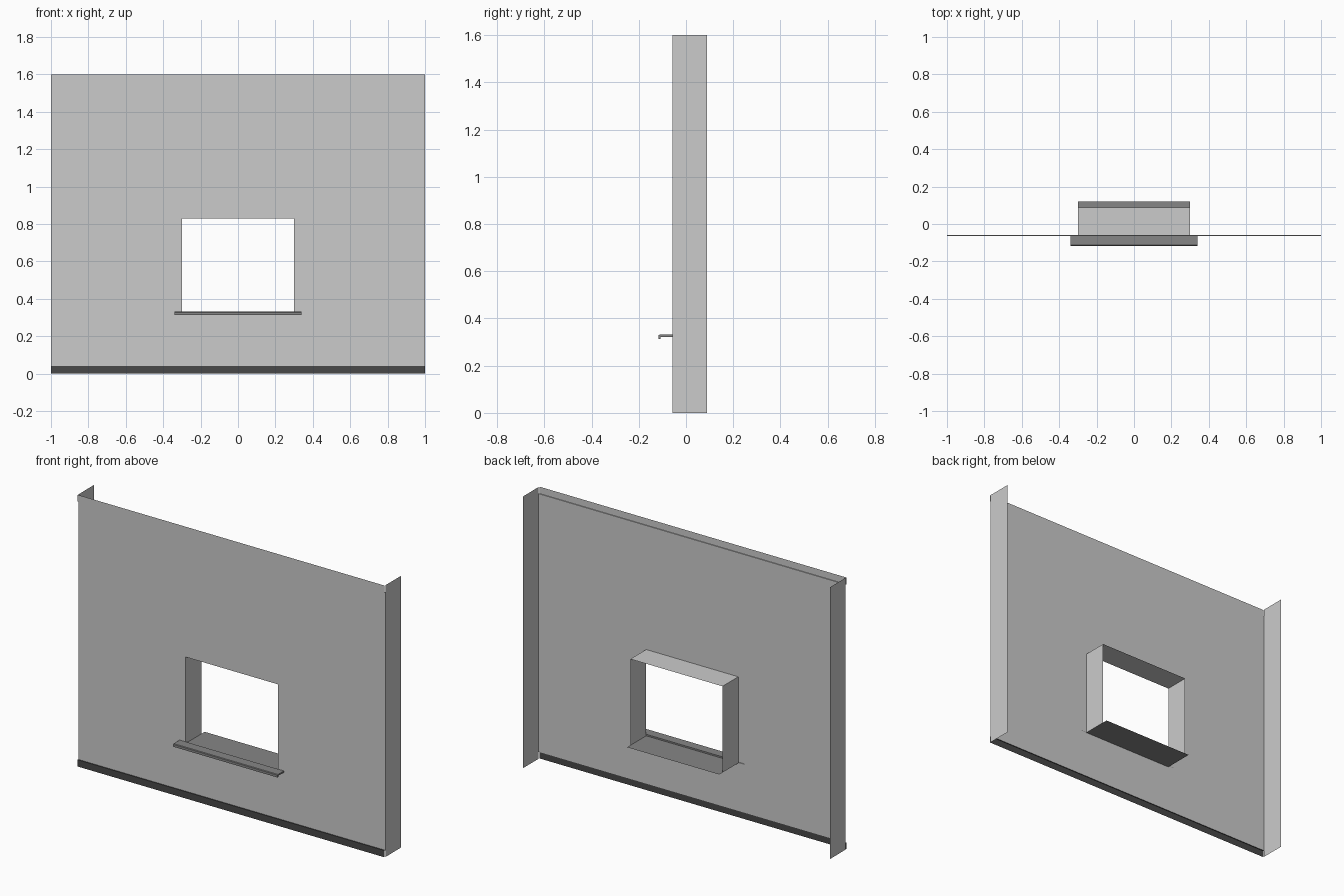
import bpy

if "Cube" in bpy.data.objects:
    bpy.data.objects.remove(bpy.data.objects["Cube"])

WALL_Y, TRIM_Y, BACK_Y = -0.058, -0.063, 0.089   # wall sheet, proud trim, rear edge of returns
SILL_Z, HEAD_Z, HALF = 0.322, 0.83, 0.30         # window opening


def grey(name, v):
    m = bpy.data.materials.new(name)
    m.diffuse_color = (v, v, v, 1)
    m.use_nodes = True
    m.node_tree.nodes["Principled BSDF"].inputs["Base Color"].default_value = m.diffuse_color
    return m


def make(name, verts, faces, mat=None):
    me = bpy.data.meshes.new(name)
    me.from_pydata(verts, [], faces)
    ob = bpy.data.objects.new(name, me)
    bpy.context.collection.objects.link(ob)
    if mat:
        me.materials.append(mat)
    return ob


def sweep_x(name, profile, half, mat=None, closed=False):
    """Extrude a (y, z) profile along x; closed profiles get end caps."""
    n = len(profile)
    verts = [(s * half, y, z) for s in (-1, 1) for y, z in profile]
    faces = [(i, (i + 1) % n, n + (i + 1) % n, n + i) for i in range(n if closed else n - 1)]
    if closed:
        faces += [tuple(range(n))[::-1], tuple(range(n, 2 * n))]
    return make(name, verts, faces, mat)


def side_sheet(name, x, y0, y1, z0, z1):
    return make(name, [(x, y0, z0), (x, y1, z0), (x, y1, z1), (x, y0, z1)], [(0, 1, 2, 3)])


top_grey = grey("top_trim_grey", 0.54)
base_grey = grey("base_dark_grey", 0.065)
sill_grey = grey("sill_grey", 0.24)

# wall sheet with window opening: 3x3 grid without the middle cell
xs, zs = (-1, -HALF, HALF, 1), (0.04, SILL_Z, HEAD_Z, 1.56)
verts = [(x, WALL_Y, z) for z in zs for x in xs]
faces = [(r * 4 + c, r * 4 + c + 1, r * 4 + c + 5, r * 4 + c + 4)
         for r in range(3) for c in range(3) if (r, c) != (1, 1)]
make("wall", verts, faces)

# slightly proud strips at the top and bottom edges
sweep_x("top_strip", [(WALL_Y, 1.56), (TRIM_Y, 1.56), (TRIM_Y, 1.6)], 1, top_grey)
sweep_x("base_strip", [(TRIM_Y, 0), (TRIM_Y, 0.04), (WALL_Y, 0.04)], 1, base_grey)

# wall end returns and window jambs, both sides
for side, s in (("left", -1), ("right", 1)):
    side_sheet(side + "_wall_return", s, WALL_Y, BACK_Y, 0, 1.6)
    side_sheet(side + "_window_jamb", s * HALF, WALL_Y, BACK_Y, SILL_Z, HEAD_Z)

# window head
sweep_x("window_head", [(WALL_Y, HEAD_Z), (BACK_Y, HEAD_Z)], HALF)

# inner sill sheet running out behind the reveal
sweep_x("inner_sill", [(WALL_Y, SILL_Z), (0.119, SILL_Z)], HALF, sill_grey)

# outer sill with drip lip
sweep_x("outer_sill", [(WALL_Y, 0.331), (-0.113, 0.331), (-0.117, 0.328), (-0.117, 0.314),
                       (-0.109, 0.314), (-0.109, 0.322), (WALL_Y, 0.322)],
        0.34, sill_grey, closed=True)
